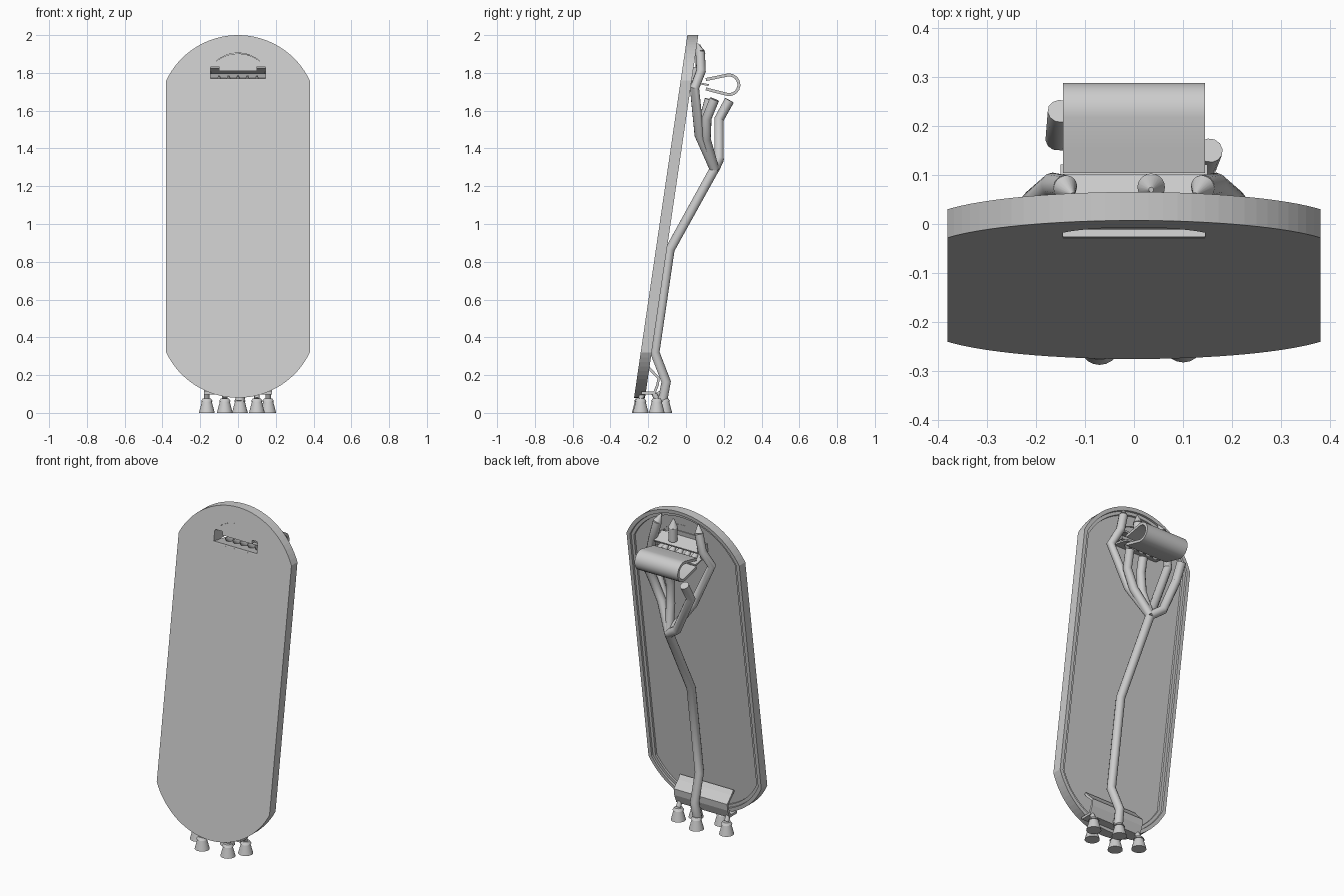
import bpy, bmesh, math
from mathutils import Vector

if "Cube" in bpy.data.objects:
    bpy.data.objects.remove(bpy.data.objects["Cube"])

grey = bpy.data.materials.new("plain grey")
grey.use_nodes = True
colour = (0.6, 0.6, 0.6, 1)
grey.diffuse_color = colour
grey.node_tree.nodes["Principled BSDF"].inputs["Base Color"].default_value = colour


def finish(bm, name, smooth=False):
    bmesh.ops.recalc_face_normals(bm, faces=bm.faces)
    mesh = bpy.data.meshes.new(name)
    bm.to_mesh(mesh)
    bm.free()
    mesh.materials.append(grey)
    ob = bpy.data.objects.new(name, mesh)
    bpy.context.collection.objects.link(ob)
    if smooth:
        select(ob)
        bpy.ops.object.shade_smooth_by_angle(angle=math.radians(35))
    return ob


def select(ob):
    bpy.ops.object.select_all(action='DESELECT')
    ob.select_set(True)
    bpy.context.view_layer.objects.active = ob


def lean(z):
    """Depth of the leaning front surface at height z."""
    return -0.275 + (z - 0.08) * 0.147


def arc(half, z_side, z_tip, steps):
    """Arc from +half to -half that peaks at z_tip."""
    sag = abs(z_tip - z_side)
    r = (half * half + sag * sag) / (2 * sag)
    sign = 1 if z_tip > z_side else -1
    a = math.asin(half / r)
    return [(r * math.sin(a - 2 * a * i / steps),
             z_tip - sign * r * (1 - math.cos(a - 2 * a * i / steps)))
            for i in range(steps + 1)]


def slab(points, front, back):
    """Leaning plate with an x-z outline; returns mesh and back face."""
    bm = bmesh.new()
    face = bm.faces.new([bm.verts.new((x, lean(z) + front, z)) for x, z in points])
    ext = bmesh.ops.extrude_face_region(bm, geom=[face], use_keep_orig=True)["geom"]
    for v in ext:
        if isinstance(v, bmesh.types.BMVert):
            v.co.y += back - front
    rear = [f for f in ext if isinstance(f, bmesh.types.BMFace)][0]
    return bm, rear


def strip(name, path, half, thick, smooth=True):
    """Bent sheet: a y-z path thickened and extended across x."""
    bm = bmesh.new()
    pts = [Vector(p) for p in path]
    outer, inner = [], []
    for i, p in enumerate(pts):
        d = (pts[min(i + 1, len(pts) - 1)] - pts[max(i - 1, 0)]).normalized()
        n = Vector((-d.y, d.x)) * thick / 2
        outer.append(p + n)
        inner.append(p - n)
    rows = [[[bm.verts.new((x, q.x, q.y)) for q in side] for side in (outer, inner)]
            for x in (-half, half)]
    (a, b), (c, d) = rows
    for i in range(len(pts) - 1):
        for p, q in ((a, c), (b, d), (a, b), (c, d)):
            bm.faces.new((p[i], p[i + 1], q[i + 1], q[i]))
    for i in (0, -1):
        bm.faces.new((a[i], b[i], d[i], c[i]))
    return finish(bm, name, smooth)


def tube(name, points, radius=0.026):
    cu = bpy.data.curves.new(name, 'CURVE')
    cu.dimensions = '3D'
    cu.bevel_depth = radius
    cu.bevel_resolution = 4
    cu.use_fill_caps = True
    sp = cu.splines.new('POLY')
    sp.points.add(len(points) - 1)
    for p, co in zip(sp.points, points):
        p.co = (*co, 1)
    cu.materials.append(grey)
    ob = bpy.data.objects.new(name, cu)
    bpy.context.collection.objects.link(ob)
    select(ob)
    bpy.ops.object.convert(target='MESH')
    bpy.ops.object.shade_smooth_by_angle(angle=math.radians(35))


def cone(name, base, tip, r1, r2):
    base, tip = Vector(base), Vector(tip)
    axis = tip - base
    bm = bmesh.new()
    bmesh.ops.create_cone(bm, cap_ends=True, segments=20, radius1=r1, radius2=r2,
                          depth=axis.length)
    rot = axis.to_track_quat('Z', 'Y')
    for v in bm.verts:
        v.co = rot @ v.co + (base + tip) / 2
    finish(bm, name, True)


# Leaning panel with a recessed back
outline = arc(0.38, 1.76, 2.0, 32) + arc(0.38, 0.32, 0.08, 32)[::-1]
bm, rear = slab(outline, 0, 0.058)
bmesh.ops.recalc_face_normals(bm, faces=bm.faces)
for width, depth in ((0.022, 0.012), (0.018, 0.012)):
    bmesh.ops.inset_region(bm, faces=[rear], thickness=width)
    bmesh.ops.inset_region(bm, faces=[rear], thickness=0.001)
    for v in rear.verts:
        v.co.y -= depth
panel = finish(bm, "panel")

# Window cut through the panel
window = [(-0.155, 1.76), (0.155, 1.76), (0.155, 1.83)] + arc(0.145, 1.83, 1.905, 20) + [(-0.155, 1.83)]
cutter = finish(slab(window, -0.1, 0.15)[0], "window_cutter")
cutter.hide_render = True
mod = panel.modifiers.new("window", 'BOOLEAN')
mod.operation = 'DIFFERENCE'
mod.solver = 'EXACT'
mod.object = cutter
select(panel)
bpy.ops.object.modifier_apply(modifier="window")
bpy.data.objects.remove(cutter)

# Window lens and surround
finish(slab(arc(0.143, 1.835, 1.902, 20), 0.006, 0.03)[0], "window_lens")
finish(slab([(-0.1, 1.81), (0.1, 1.81), (0.1, 1.86), (-0.1, 1.86)], 0.012, 0.035)[0], "window_block")
for s in (-1, 1):
    finish(slab([(s * 0.155, 1.76), (s * 0.145, 1.76), (s * 0.145, 1.83), (s * 0.155, 1.83)],
                0, 0.1)[0], "window_side")
strip("window_sill", [(-0.027, 1.765), (0.12, 1.735)], 0.15, 0.01, False)
strip("window_hood", [(0.02, 1.83), (0.1, 1.8)], 0.145, 0.01, False)

# Rounded sheet looping out behind the window
bend = [(0.228 + 0.052 * math.cos(t), 1.737 + 0.052 * math.sin(t))
        for t in (math.radians(100 - 18 * i) for i in range(12))]
strip("rear_loop", [(0.105, 1.765), (0.155, 1.775)] + bend + [(0.105, 1.715)], 0.145, 0.016)

# Main arm and its ankle
wrist = (0.01, 0.15, 1.29)
tube("arm", [(0.01, -0.125, 0.06), (0.015, -0.105, 0.165), (0.025, -0.165, 0.32),
             (0.025, -0.085, 0.865), wrist])

# Outer fingers hooking around the window
for s in (-1, 1):
    tip = (s * 0.14, 0.075, 1.91)
    tube("outer_finger", [wrist, (s * 0.1, 0.07, 1.47), (s * 0.205, 0.045, 1.72),
                          (s * 0.165, 0.08, 1.81), tip], 0.025)
    cone("outer_fingertip", tip, (s * 0.125, 0.06, 1.955), 0.025, 0.004)

# Inner fingers below the loop
tube("left_finger", [wrist, (0.09, 0.105, 1.45), (0.14, 0.11, 1.56), (0.155, 0.15, 1.66)])
tube("middle_finger", [wrist, (0.03, 0.105, 1.45), (0.035, 0.1, 1.57), (0.04, 0.125, 1.66)])
tube("right_finger", [wrist, (-0.06, 0.175, 1.34), (-0.155, 0.175, 1.555), (-0.15, 0.23, 1.655)])

# Upper centre claw and the small points seen through the window
tube("upper_claw", [(0.035, 0.075, 1.82), (0.035, 0.075, 1.9)], 0.025)
cone("upper_claw_tip", (0.035, 0.075, 1.9), (0.035, 0.07, 1.95), 0.028, 0.005)
for x in (-0.1, -0.05, 0, 0.05, 0.1):
    cone("window_point", (x, 0.07, 1.745), (x, 0.02, 1.785), 0.022, 0.004)

# Bent bracket over the feet
strip("foot_bracket", [(-0.205, 0.25), (-0.185, 0.225), (-0.145, 0.185), (-0.15, 0.15), (-0.17, 0.1)],
      0.18, 0.014, False)
strip("foot_plate", [(-0.235, 0.105), (-0.165, 0.105)], 0.18, 0.014, False)

# Flared feet with short necks
for x, y in ((-0.07, -0.245), (0.1, -0.24), (-0.165, -0.155), (0.16, -0.155), (0.01, -0.115)):
    cone("foot", (x, y, 0), (x, y, 0.06), 0.042, 0.026)
    cone("foot_neck", (x, y, 0.06), (x, y, 0.075), 0.032, 0.022)
    cone("foot_stem", (x, y, 0.075), (x, y * 0.6 - 0.08, 0.11), 0.014, 0.014)
